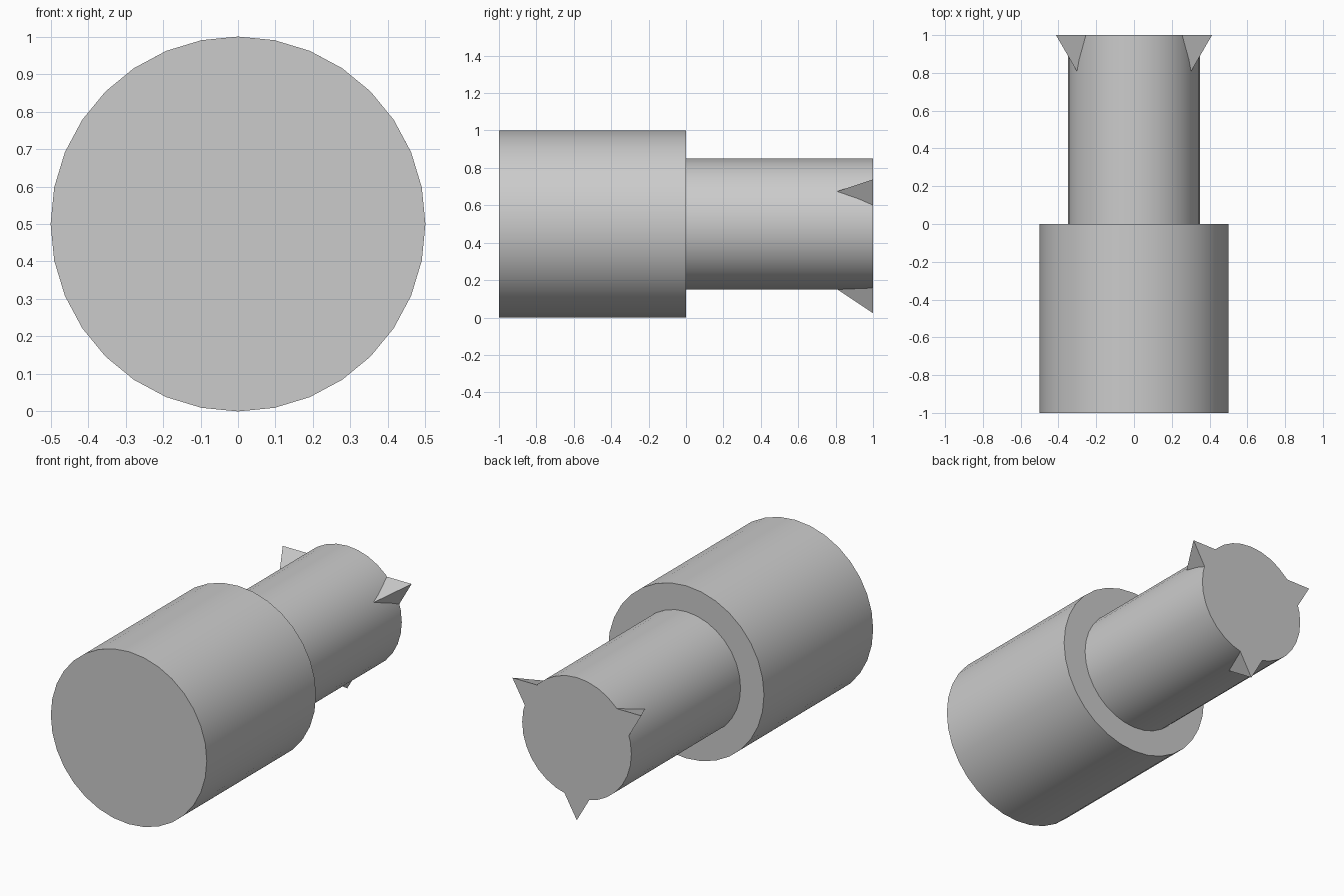
import bpy, math
from mathutils import Matrix, Vector

cube = bpy.data.objects.get("Cube")
if cube:
    bpy.data.objects.remove(cube, do_unlink=True)

grey = bpy.data.materials.new("plain grey")
grey.use_nodes = True
colour = (0.6, 0.6, 0.6, 1)
grey.diffuse_color = colour
grey.node_tree.nodes["Principled BSDF"].inputs["Base Color"].default_value = colour

AXIS_Z = 0.5
SHAFT_R = 0.35


def cylinder(name, radius, y0, y1):
    """Smooth cylinder lying along y."""
    bpy.ops.mesh.primitive_cylinder_add(
        vertices=32, radius=radius, depth=y1 - y0,
        location=(0, (y0 + y1) / 2, AXIS_Z), rotation=(math.pi / 2, 0, 0))
    ob = bpy.context.object
    ob.name = name
    ob.data.materials.append(grey)
    bpy.ops.object.shade_smooth_by_angle(angle=math.radians(30))


def spike(name, angle, size=0.127, length=0.19):
    """Three-sided point, half sunk in the shaft, its base flush with the end."""
    out = Vector((math.cos(angle), 0, math.sin(angle)))
    side = Vector((-math.sin(angle), 0, math.cos(angle)))
    centre = Vector((0, 1, AXIS_Z)) + out * SHAFT_R
    base = [centre + (out * math.cos(t) + side * math.sin(t)) * size
            for t in (0, math.tau / 3, 2 * math.tau / 3)]
    tip = centre - Vector((0, length, 0))
    mesh = bpy.data.meshes.new(name)
    mesh.from_pydata(base + [tip], [], [(2, 1, 0), (0, 1, 3), (1, 2, 3), (2, 0, 3)])
    mesh.materials.append(grey)
    bpy.context.collection.objects.link(bpy.data.objects.new(name, mesh))


# Body and shaft
cylinder("body", 0.5, -1, 0)
cylinder("shaft", SHAFT_R, 0, 1)

# Three spikes around the shaft end
for name, degrees in (("left_spike", 30), ("right_spike", 150), ("bottom_spike", 270)):
    spike(name, math.radians(degrees))
